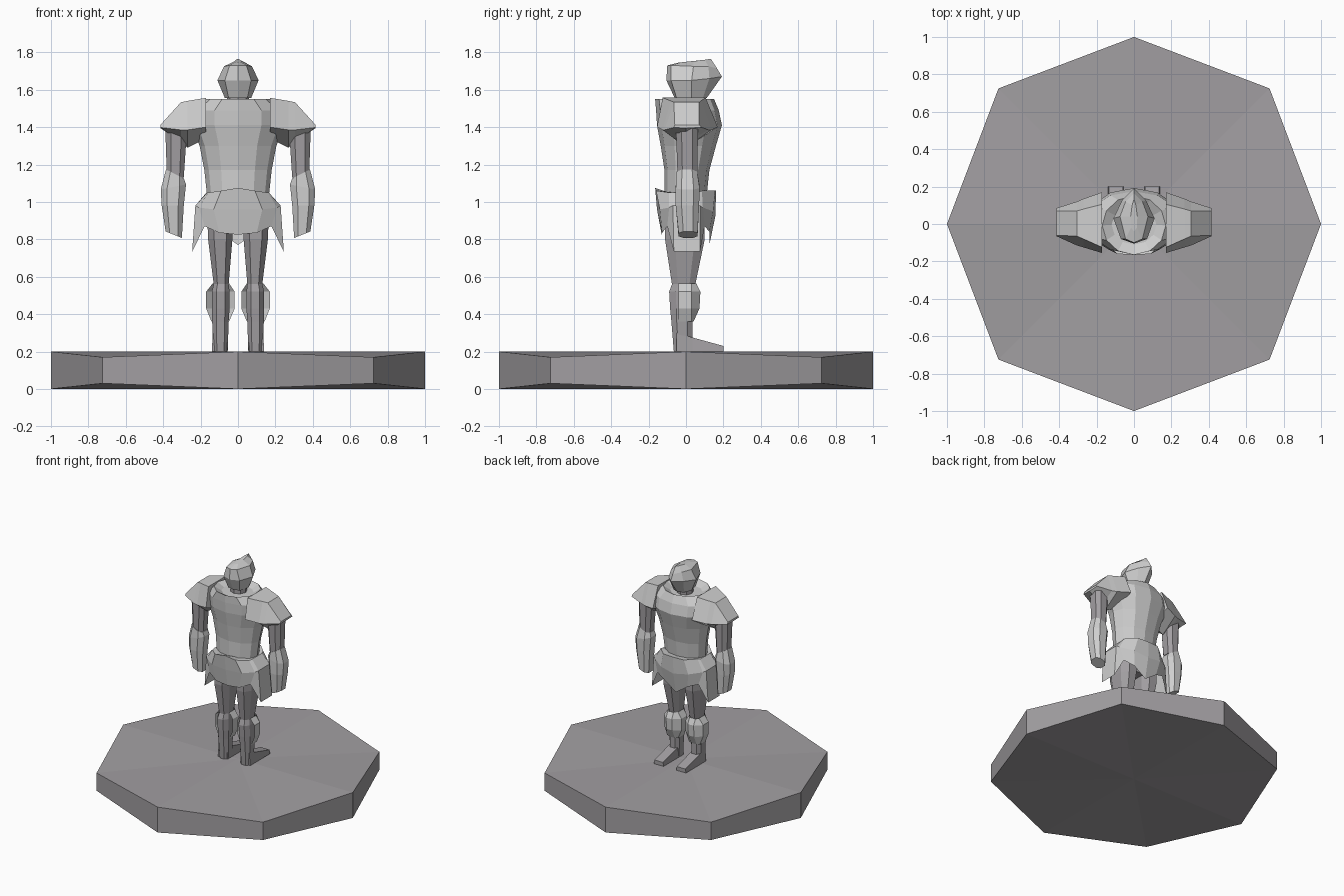
import bpy, bmesh, math


def material(name, c):
    m = bpy.data.materials.new(name)
    m.diffuse_color = (*c, 1)
    return m


LIGHT = material("pale armour grey", (0.62, 0.62, 0.62))
DARK = material("mauve stone grey", (0.36, 0.345, 0.36))


def loft(name, rows, mat, closed=True, caps=True, both=False):
    """Skin rows of points; both=True also builds the copy across x = 0."""
    bm = bmesh.new()
    for s in ((1, -1) if both else (1,)):
        vs = [[bm.verts.new((s * x, y, z)) for x, y, z in r] for r in rows]
        n = len(rows[0])
        for a, b in zip(vs, vs[1:]):
            for i in range(n if closed else n - 1):
                j = (i + 1) % n
                bm.faces.new((a[i], a[j], b[j], b[i]))
        if caps:
            bm.faces.new(vs[0])
            bm.faces.new(vs[-1])
    bmesh.ops.remove_doubles(bm, verts=bm.verts, dist=0.0005)
    bmesh.ops.recalc_face_normals(bm, faces=bm.faces)
    me = bpy.data.meshes.new(name)
    bm.to_mesh(me)
    bm.free()
    me.materials.append(mat)
    ob = bpy.data.objects.new(name, me)
    bpy.context.collection.objects.link(ob)
    return ob


def mirror(half):
    """Complete a half ring that starts and ends on x = 0."""
    return half + [(-x, y, z) for x, y, z in half[-2:0:-1]]


def oval(z, w, yb, yf, n=12):
    c, h = (yb + yf) / 2, (yf - yb) / 2
    return [(w * math.sin(2 * math.pi * k / n), c - h * math.cos(2 * math.pi * k / n), z)
            for k in range(n)]


def block(z, x0, x1, y0, y1, tilt=0):
    """Box section with cut corners, optionally sloping in x."""
    cx, cy, m = (x1 - x0) * .25, (y1 - y0) * .25, (x0 + x1) / 2
    pts = [(x0 + cx, y0), (x1 - cx, y0), (x1, y0 + cy), (x1, y1 - cy),
           (x1 - cx, y1), (x0 + cx, y1), (x0, y1 - cy), (x0, y0 + cy)]
    return [(x, y, z + tilt * (x - m)) for x, y in pts]


# Plinth: eight sides, diagonal corners a little thinner
def plinth_ring(r, zs, zd):
    out = []
    for k in range(8):
        a = k * math.pi / 4
        rr = r * (1.025 if k % 2 else 1)
        out.append((rr * math.cos(a), rr * math.sin(a), zd if k % 2 else zs))
    return out


loft("plinth", [plinth_ring(0, 0, 0), plinth_ring(1, 0, .03),
                plinth_ring(1, .2, .17), plinth_ring(0, .2, .2)], DARK, caps=False)

# Legs and feet
loft("leg", [block(*r) for r in (
    (.95, .02, .165, -.11, .1), (.8, .03, .16, -.112, .1), (.56, .05, .13, -.075, .05),
    (.52, .045, .14, -.09, .05), (.43, .045, .14, -.085, .05),
    (.36, .05, .138, -.078, .035), (.2, .055, .132, -.065, .035))], DARK, both=True)
loft("foot", [[(.055, y, .2), (.14, y, .2), (.135, y, h), (.06, y, h)]
              for y, h in ((-.05, .3), (.035, .275), (.2, .23))], DARK, both=True)

# Greaves: shells open at the back
loft("greave", [[(a, -.04, z), (a, .03, z), (.07, f, z), (.12, f, z), (b, .03, z), (b, -.04, z)]
                for z, a, b, f in ((.565, .048, .135, .055), (.52, .018, .17, .077),
                                   (.43, .018, .17, .072), (.36, .048, .142, .04))],
     LIGHT, closed=False, caps=False, both=True)

# Pelvis and torso
loft("pelvis", [oval(.84, .11, -.09, .08), oval(.93, .165, -.11, .1),
                oval(1.07, .16, -.11, .1)], DARK)
loft("torso", [oval(*r) for r in (
    (1.03, .165, -.115, .11), (1.17, .18, -.115, .125), (1.3, .205, -.135, .16),
    (1.41, .25, -.155, .192), (1.49, .25, -.16, .175), (1.55, .17, -.165, .15),
    (1.52, .12, -.11, .1))], LIGHT)
loft("neck", [oval(1.48, .06, -.05, .07, 8), oval(1.58, .06, -.05, .07, 8)], DARK)

# Armoured skirt: back panel, side flaps and front panel
waist = [(0, -.165, 1.075), (.09, -.16, 1.06), (.16, -.09, 1.05), (.165, -.06, 1.05),
         (.165, .06, 1.05), (.16, .085, 1.06), (.09, .155, 1.06), (0, .16, 1.06)]
hip = [(0, -.155, .96), (.13, -.14, .96), (.21, -.09, .97), (.228, -.07, .98),
       (.228, .075, .98), (.21, .09, .97), (.12, .145, .95), (0, .158, .93)]
hem = [(0, -.13, .825), (.1, -.127, .835), (.178, -.1, .87), (.245, -.065, .735),
       (.245, .075, .735), (.178, .1, .87), (.1, .125, .84), (0, .125, .77)]
loft("skirt", [mirror(r) for r in (waist, hip, hem)], LIGHT, caps=False)
loft("belt_top", [mirror(waist), oval(1.05, .15, -.1, .1, 14)], LIGHT, caps=False)

# Arms
loft("upper_arm", [block(1.43, .27, .39, -.055, .065),
                   block(1.13, .29, .38, -.045, .06)], DARK, both=True)
loft("forearm", [block(*r) for r in (
    (1.15, .29, .385, -.05, .06, .5), (1.08, .278, .413, -.055, .073, -.2),
    (.98, .29, .408, -.055, .07), (.825, .3, .387, -.04, .062, .4))], LIGHT, both=True)

# Shoulder plates lofted outwards: back, top, front and underside
loft("shoulder_plate", [[(x, b, zl), (x, tb, zt), (x, tf, zt), (x, f, zl), (x, 0, zb)]
                        for x, b, tb, tf, f, zl, zt, zb in (
    (.17, -.155, -.125, .105, .17, 1.4, 1.557, 1.34),
    (.27, -.125, -.08, .08, .135, 1.385, 1.54, 1.29),
    (.305, -.115, -.065, .07, .12, 1.385, 1.533, 1.32),
    (.415, -.065, -.06, .07, .085, 1.398, 1.412, 1.395))], LIGHT, both=True)

# Helmeted head with forward peak
head = [
    [(0, -.06, 1.555), (.05, -.05, 1.555), (.07, .03, 1.555), (.045, .09, 1.555), (0, .11, 1.555)],
    [(0, -.105, 1.65), (.07, -.08, 1.65), (.11, .03, 1.65), (.065, .125, 1.66), (0, .192, 1.67)],
    [(0, -.1, 1.73), (.045, -.08, 1.73), (.075, .04, 1.725), (.045, .12, 1.725), (0, .165, 1.715)],
    [(0, -.04, 1.745), (.015, -.02, 1.747), (.018, .04, 1.752), (.01, .1, 1.76), (0, .133, 1.765)]]
loft("head", [mirror(r) for r in head], LIGHT)
